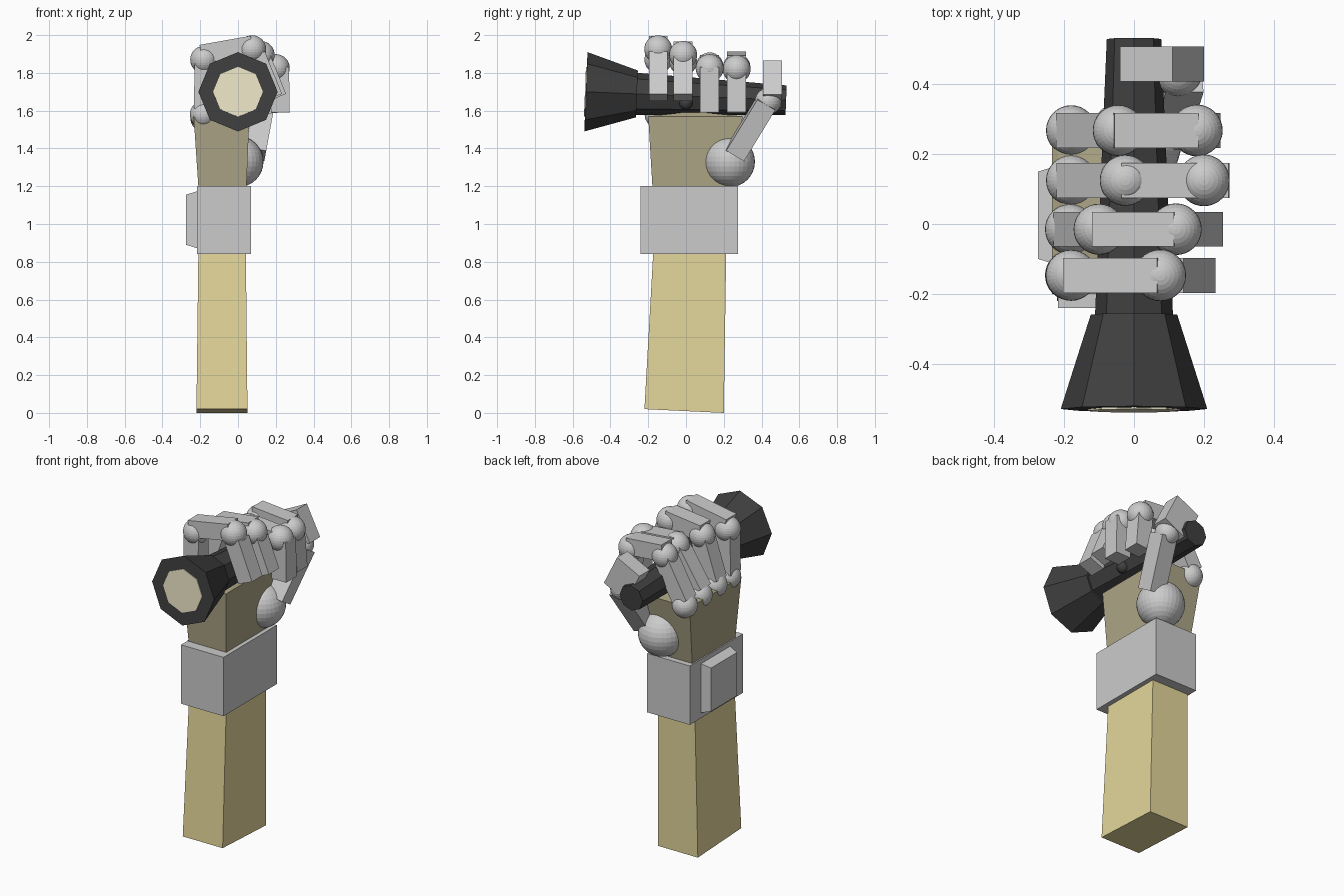
import bpy, bmesh, math
from mathutils import Vector, Matrix

if "Cube" in bpy.data.objects:
    bpy.data.objects.remove(bpy.data.objects["Cube"])


def material(name, rgb):
    m = bpy.data.materials.new(name)
    m.diffuse_color = (*rgb, 1)
    m.use_nodes = True
    m.node_tree.nodes["Principled BSDF"].inputs["Base Color"].default_value = m.diffuse_color
    return m


TAN = material("tan_sleeve", (0.78, 0.68, 0.33))
OLIVE = material("palm_tan", (0.42, 0.38, 0.24))
DARK = material("dark_casing", (0.05, 0.05, 0.05))
CREAM = material("lens_cream", (0.85, 0.79, 0.58))


def finish(name, bm, mat=None):
    bmesh.ops.recalc_face_normals(bm, faces=bm.faces)
    me = bpy.data.meshes.new(name)
    bm.to_mesh(me)
    bm.free()
    ob = bpy.data.objects.new(name, me)
    bpy.context.collection.objects.link(ob)
    if mat:
        me.materials.append(mat)
    return ob


def loft(name, rings, mat=None):
    """Skin a stack of equal-length rings and cap both ends."""
    bm = bmesh.new()
    vs = [[bm.verts.new(p) for p in r] for r in rings]
    n = len(vs[0])
    for a, b in zip(vs, vs[1:]):
        for i in range(n):
            j = (i + 1) % n
            bm.faces.new((a[i], a[j], b[j], b[i]))
    bm.faces.new(vs[0])
    bm.faces.new(vs[-1])
    return finish(name, bm, mat)


def rect(x0, x1, y0, y1, z0, z1=None):
    """Rectangle ring; z0 at the front edge, z1 at the back edge."""
    z1 = z0 if z1 is None else z1
    return [(x0, y0, z0), (x1, y0, z0), (x1, y1, z1), (x0, y1, z1)]


def octagon(y, r, tilt=0.04):
    zc = 1.70 - (y + 0.53) * 0.042
    pts = []
    for i in range(8):
        a = i * math.pi / 4
        h = r * math.sin(a)
        pts.append((r * math.cos(a), y + h * tilt, zc + h))
    return pts


def ball(name, c, r, mat=None):
    bm = bmesh.new()
    bmesh.ops.create_uvsphere(bm, u_segments=32, v_segments=16, radius=r,
                              matrix=Matrix.Translation(c))
    return finish(name, bm, mat)


def bar(name, a, b, width=0.1, thick=0.1):
    """Box running from a to b; width lies roughly along y."""
    a, b = Vector(a), Vector(b)
    d = (b - a).normalized()
    side = Vector((0, 1, 0))
    side = (side - d * side.dot(d)).normalized()
    up = d.cross(side)
    s, u = side * width / 2, up * thick / 2
    return loft(name, [[p - s - u, p + s - u, p + s + u, p - s + u] for p in (a, b)])


# Forearm and palm
loft("forearm", [rect(-0.22, 0.05, -0.22, 0.20, 0.02, 0.0),
                 rect(-0.208, 0.04, -0.165, 0.215, 1.0)], TAN)
loft("palm", [rect(-0.205, 0.04, -0.165, 0.215, 1.0),
              rect(-0.21, 0.045, -0.178, 0.24, 1.2),
              rect(-0.235, 0.06, -0.20, 0.30, 1.57),
              rect(-0.20, 0.03, -0.02, 0.10, 1.59)], OLIVE)

# Wrist cuff with bevelled side panel
loft("cuff", [rect(-0.218, 0.07, -0.24, 0.275, z) for z in (0.84, 1.20)])
loft("cuff_panel", [[(x, -0.12 + e, 0.87 + e), (x, 0.17 - e, 0.87 + e),
                     (x, 0.17 - e, 1.175 - e), (x, -0.12 + e, 1.175 - e)]
                    for x, e in ((-0.21, 0.0), (-0.275, 0.02))])

# Flashlight
loft("flashlight_head", [octagon(-0.53, 0.21), octagon(-0.26, 0.124)], DARK)
loft("flashlight_body", [octagon(-0.27, 0.112), octagon(0.53, 0.078)], DARK)
loft("flashlight_lens", [octagon(-0.535, 0.132), octagon(-0.52, 0.132)], CREAM)
ball("flashlight_button", (0.08, 0.0, 1.64), 0.035, DARK)

# Fingers: y, base, middle joint, end joint, distal start, tip (x, z), middle lift
fingers = [
    ("index", -0.147, (-0.183, 1.58), (-0.180, 1.87), (0.075, 1.925), (0.095, 1.895), (0.187, 1.67), 0.022),
    ("middle", -0.015, (-0.183, 1.58), (-0.100, 1.86), (0.120, 1.895), (0.125, 1.875), (0.208, 1.67), 0.022),
    ("ring", 0.125, (-0.180, 1.57), (-0.025, 1.835), (0.200, 1.825), (0.220, 1.83), (0.224, 1.59), 0.0),
    ("little", 0.268, (-0.180, 1.56), (-0.045, 1.83), (0.180, 1.82), (0.180, 1.80), (0.198, 1.588), 0.022),
]
for name, y, base, mid, end, start, tip, lift in fingers:
    P = lambda p, dz=0: Vector((p[0], y, p[1] + dz))
    ball(name + "_knuckle", P(base), 0.072)
    ball(name + "_middle_joint", P(mid), 0.073)
    ball(name + "_end_joint", P(end), 0.074)
    bar(name + "_proximal", P(base, 0.03), P(mid))
    reach = (P(end) - P(mid)).normalized() * 0.015
    bar(name + "_middle_segment", P(mid, lift + 0.01) - reach, P(end, lift))
    bar(name + "_tip", P(start), P(tip))

# Thumb
ball("thumb_base", (0.0, 0.23, 1.33), 0.135)
bar("thumb_segment", (0.09, 0.26, 1.37), (0.14, 0.425, 1.64), 0.11, 0.11)
ball("thumb_joint", (0.125, 0.435, 1.65), 0.07)
bar("thumb_tip", (0.125, 0.458, 1.648), (0.035, 0.458, 1.828), 0.1, 0.168)
